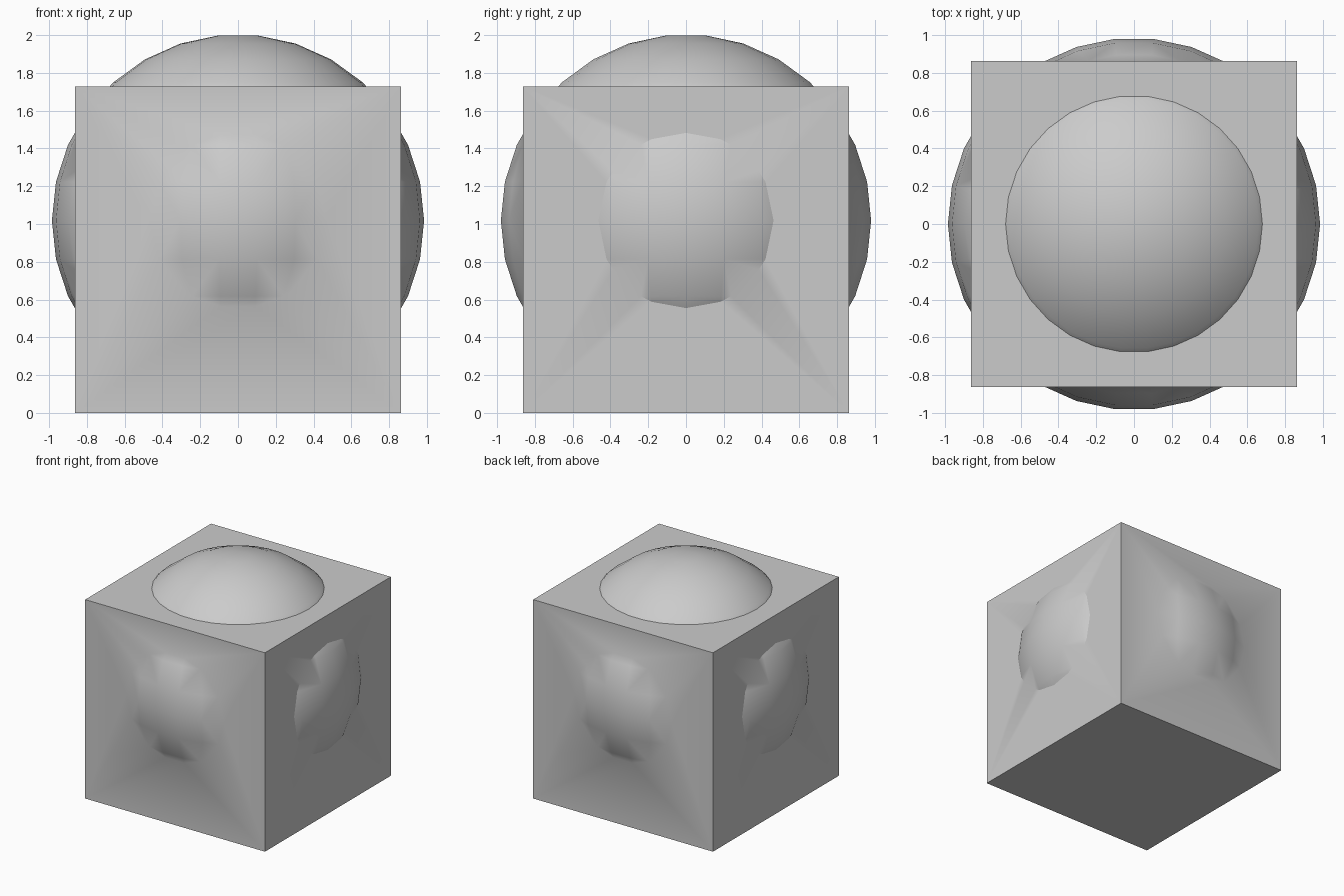
import bpy
import bmesh
import math
from mathutils import Matrix, Vector

old = bpy.data.objects.get("Cube")
if old:
    bpy.data.objects.remove(old, do_unlink=True)

HALF = 0.864       # half the side of the block
RADIUS = 0.9855    # ball radius
CENTRE = 1.0185    # height of the ball's centre
SIDES = 30

# Single grey material
grey = bpy.data.materials.new("light_grey")
grey.use_nodes = True
colour = (0.6, 0.6, 0.6, 1)
grey.diffuse_color = colour
grey.node_tree.nodes["Principled BSDF"].inputs["Base Color"].default_value = colour


def make_object(name, bm):
    bmesh.ops.recalc_face_normals(bm, faces=bm.faces)
    mesh = bpy.data.meshes.new(name)
    bm.to_mesh(mesh)
    bm.free()
    mesh.materials.append(grey)
    obj = bpy.data.objects.new(name, mesh)
    bpy.context.collection.objects.link(obj)
    return obj


# Block standing on the ground
bm = bmesh.new()
bmesh.ops.create_cube(bm, size=2 * HALF, matrix=Matrix.Translation((0, 0, HALF)))
block = make_object("block_with_domes", bm)

# Ball with small flat poles, spun from a half-circle profile
bm = bmesh.new()
step = 2 * math.pi / SIDES
angles = [(i + 0.5) * step for i in range(SIDES // 2)]
profile = [bm.verts.new((RADIUS * math.sin(a), 0, CENTRE + RADIUS * math.cos(a)))
           for a in angles]
edges = [bm.edges.new(pair) for pair in zip(profile, profile[1:])]
bmesh.ops.spin(bm, geom=profile + edges, cent=Vector(), axis=(0, 0, 1),
               angle=2 * math.pi, steps=SIDES, use_duplicate=False)
bmesh.ops.remove_doubles(bm, verts=bm.verts, dist=0.0001)
bmesh.ops.holes_fill(bm, edges=bm.edges, sides=SIDES)
ball = make_object("ball", bm)

# Merge both into one solid, so a dome swells from each side and the top
union = block.modifiers.new("union", 'BOOLEAN')
union.operation = 'UNION'
union.solver = 'EXACT'
union.object = ball
bpy.context.view_layer.objects.active = block
for obj in bpy.context.selected_objects:
    obj.select_set(False)
block.select_set(True)
bpy.ops.object.modifier_apply(modifier=union.name)
bpy.data.objects.remove(ball, do_unlink=True)

# Triangulate, then smooth the gentle edges only
bm = bmesh.new()
bm.from_mesh(block.data)
bmesh.ops.triangulate(bm, faces=bm.faces)
bm.to_mesh(block.data)
bm.free()
bpy.ops.object.shade_smooth_by_angle(angle=math.radians(30))
